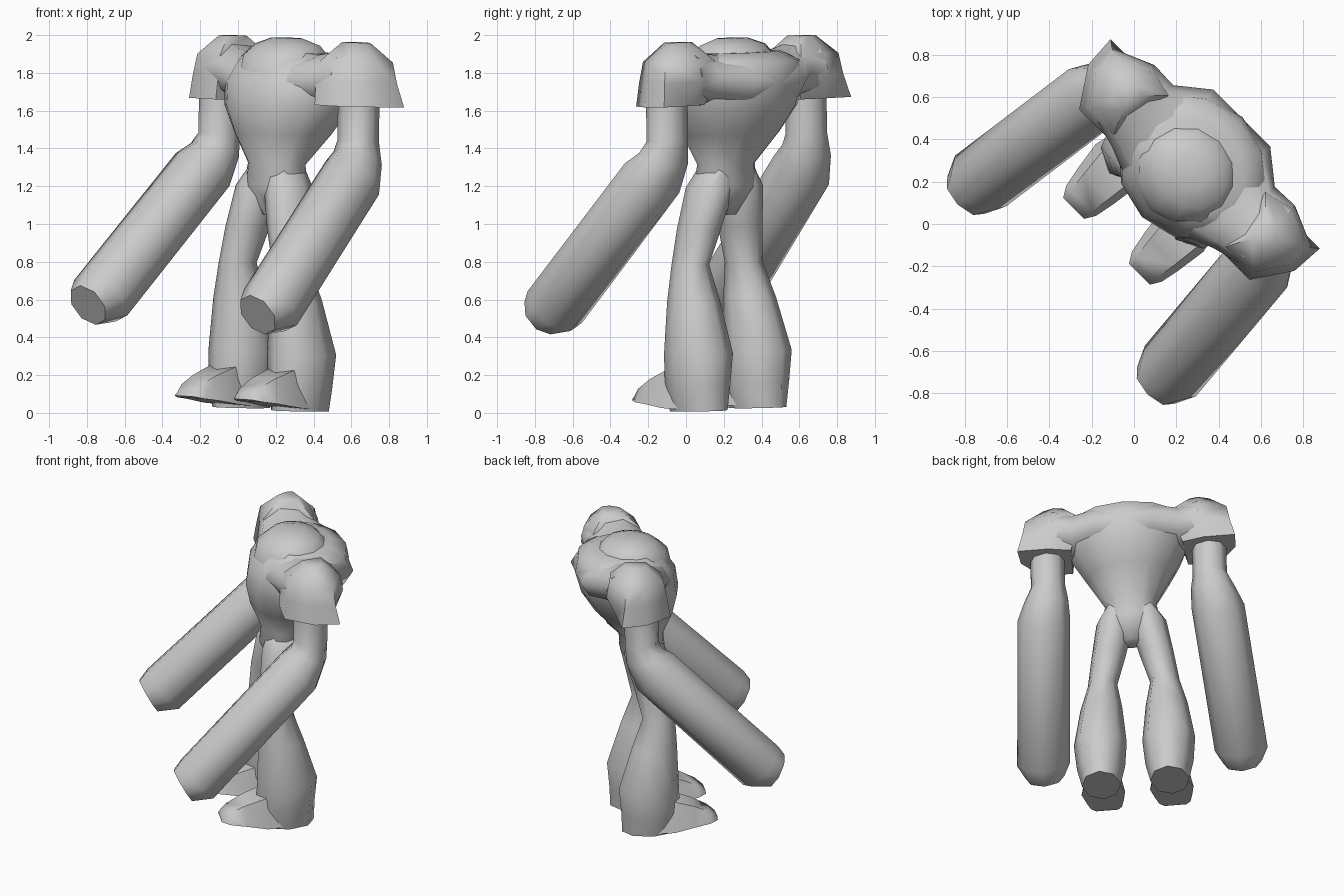
import bpy, bmesh, math
from mathutils import Vector

if "Cube" in bpy.data.objects:
    bpy.data.objects.remove(bpy.data.objects["Cube"])

mat = bpy.data.materials.new("plain_grey")
mat.diffuse_color = (0.6, 0.6, 0.6, 1)
mat.use_nodes = True
mat.node_tree.nodes["Principled BSDF"].inputs["Base Color"].default_value = mat.diffuse_color

R2 = math.sqrt(0.5)
ROLL = 0.04          # slight sideways lean of the whole figure


def to_world(s, f, z):
    """s = sideways, f = forward, z = up; the figure faces the -x -y diagonal."""
    s, z = s + 0.6 * ROLL * (z - 1.5), z - ROLL * s
    return Vector(((s - f) * R2, -(s + f) * R2, z))


def ring(s, f, z, hs, hf, tilt=0.0, n=8):
    """Ring with corners on its axes; tilt (degrees) turns its forward axis upward."""
    t = math.radians(tilt)
    pts = []
    for i in range(n):
        a = 2 * math.pi * i / n
        c, d = hs * math.cos(a), hf * math.sin(a)
        pts.append((s + c, f + d * math.cos(t), z + d * math.sin(t)))
    return pts


def loft(name, rings, side=1):
    bm = bmesh.new()
    loops = [[bm.verts.new(to_world(side * s, f, z)) for s, f, z in r] for r in rings]
    n = len(loops[0])
    for a, b in zip(loops, loops[1:]):
        for i in range(n):
            j = (i + 1) % n
            bm.faces.new((a[i], a[j], b[j], b[i]))
    bm.faces.new(loops[0])
    bm.faces.new(loops[-1])
    bmesh.ops.recalc_face_normals(bm, faces=bm.faces)
    me = bpy.data.meshes.new(name)
    bm.to_mesh(me)
    bm.free()
    me.materials.append(mat)
    ob = bpy.data.objects.new(name, me)
    bpy.context.collection.objects.link(ob)
    bpy.context.view_layer.objects.active = ob
    ob.select_set(True)
    bpy.ops.object.shade_smooth_by_angle(angle=math.radians(60))
    ob.select_set(False)


def span(z, hs, back, front, n=12):
    return ring(0, (back + front) / 2, z, hs, (front - back) / 2, 0, n)


def bar(s, f, z, hf, hz, n=10):
    """Upright section for parts running sideways."""
    return [(s, f + hf * math.cos(2 * math.pi * i / n), z + hz * math.sin(2 * math.pi * i / n))
            for i in range(n)]


# Torso from crotch to shoulders
loft("torso", [
    span(1.05, 0.06, -0.34, -0.22),
    span(1.20, 0.19, -0.43, -0.14),
    span(1.32, 0.165, -0.44, -0.15),
    span(1.48, 0.27, -0.59, -0.08),
    span(1.62, 0.36, -0.68, -0.05),
    span(1.76, 0.39, -0.72, -0.07),
    span(1.86, 0.36, -0.70, -0.14),
    span(1.91, 0.25, -0.60, -0.20),
])

# Low domed head sunk in the shoulders
loft("head", [
    span(1.80, 0.25, -0.60, -0.10),
    span(1.89, 0.24, -0.58, -0.12),
    span(1.95, 0.19, -0.52, -0.20),
    span(1.985, 0.09, -0.43, -0.28),
])

# Bridge running between both shoulder pads
half = [(0.47, -0.41, 1.81, 0.19, 0.155), (0.34, -0.39, 1.78, 0.205, 0.145),
        (0.19, -0.42, 1.755, 0.295, 0.145)]
loft("shoulder_bridge", [bar(-s, *r) for s, *r in half] + [bar(s, *r) for s, *r in half[::-1]])

# Pad outlines (sideways, forward): lower rim and fuller upper body
RIM = [(0.70, -0.54), (0.69, -0.38), (0.57, -0.20), (0.37, -0.20), (0.36, -0.50), (0.50, -0.54)]
PAD = [(0.68, -0.52), (0.68, -0.38), (0.57, -0.21), (0.36, -0.20), (0.30, -0.57), (0.47, -0.61)]


def shrink(outline, k, z):
    return [(0.46 + (s - 0.46) * k, -0.41 + (f + 0.41) * k, z) for s, f in outline]


for side, tag in ((1, "left"), (-1, "right")):
    # Shoulder pad, flared at the rim
    loft(tag + "_shoulder_pad", [
        shrink(RIM, 1, 1.645), shrink(PAD, 0.95, 1.77),
        shrink(PAD, 0.85, 1.88), shrink(PAD, 0.33, 1.98),
    ], side)
    # Upper arm bending into a thick blunt forearm
    loft(tag + "_arm", [
        ring(0.52, -0.38, 1.72, 0.11, 0.11),
        ring(0.52, -0.38, 1.46, 0.11, 0.11),
        ring(0.535, -0.365, 1.37, 0.14, 0.125, 22),
        ring(0.56, -0.30, 1.265, 0.17, 0.165, 45),
        ring(0.635, 0.37, 0.585, 0.17, 0.17, 48),
        ring(0.635, 0.465, 0.545, 0.125, 0.12, 60),
    ], side)
    # Leg with thin knee and swollen calf
    loft(tag + "_leg", [
        ring(0.06, -0.30, 1.34, 0.07, 0.10),
        ring(0.105, -0.28, 1.20, 0.12, 0.14),
        ring(0.155, -0.24, 0.98, 0.11, 0.125),
        ring(0.20, -0.215, 0.79, 0.095, 0.105),
        ring(0.21, -0.245, 0.60, 0.135, 0.145),
        ring(0.22, -0.285, 0.32, 0.17, 0.195),
        ring(0.22, -0.275, 0.15, 0.155, 0.19),
        ring(0.22, -0.28, 0.02, 0.125, 0.18),
    ], side)
    # Wedge foot tapering to the toe
    loft(tag + "_foot", [
        [(0.22 - w, f, lo), (0.22 + w, f, lo), (0.22 + w * 0.7, f, hi), (0.22 - w * 0.7, f, hi)]
        for f, w, lo, hi in ((-0.40, 0.08, 0.02, 0.12), (-0.14, 0.14, 0.04, 0.24),
                             (0.00, 0.12, 0.06, 0.19), (0.10, 0.10, 0.07, 0.14),
                             (0.15, 0.07, 0.08, 0.10))
    ], side)
